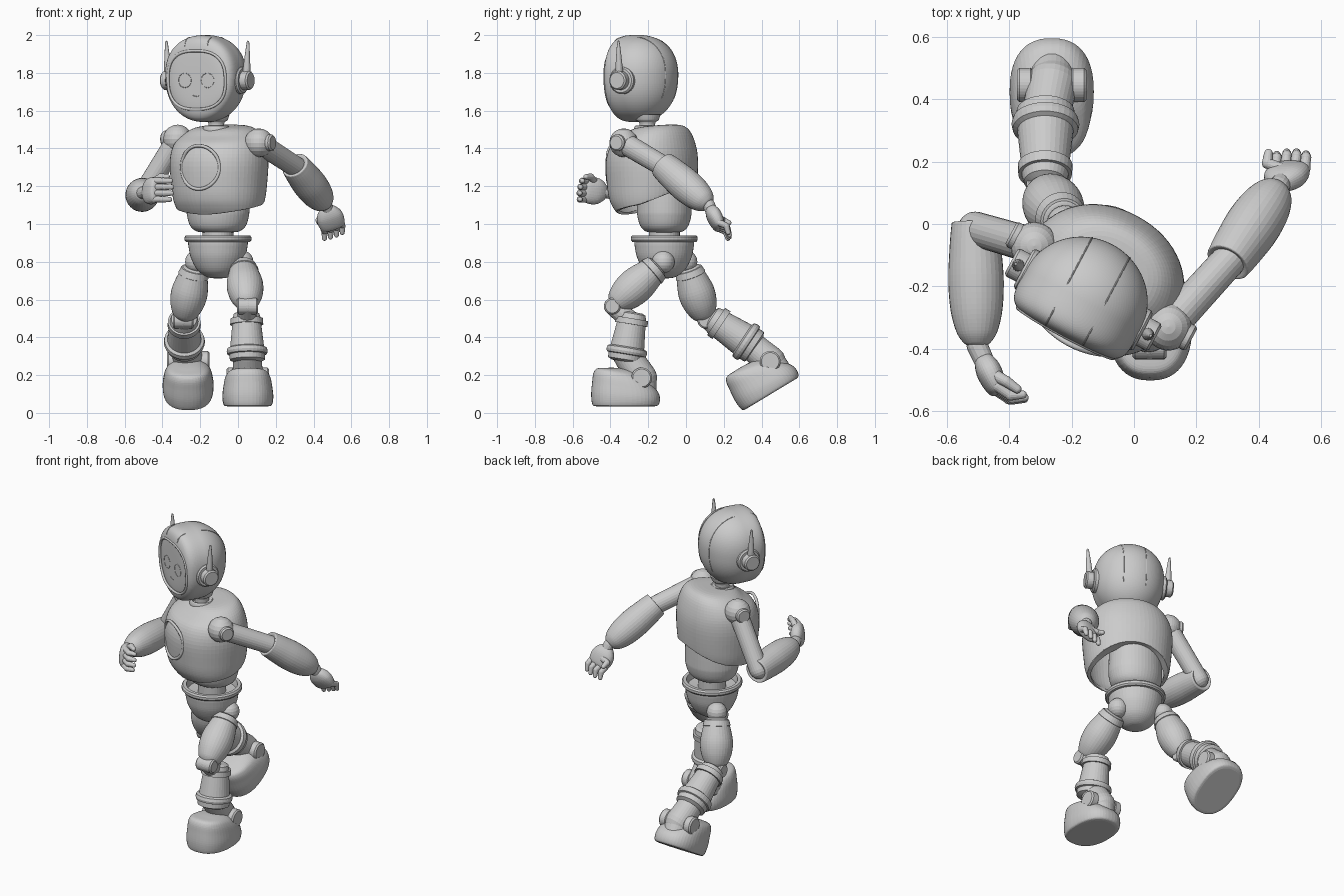
import bpy, bmesh
from math import sin, cos, pi, radians
from mathutils import Vector, Matrix

if "Cube" in bpy.data.objects:
    bpy.data.objects.remove(bpy.data.objects["Cube"])

grey = bpy.data.materials.new("plain_grey")
grey.use_nodes = True
grey.diffuse_color = (0.6, 0.6, 0.6, 1)
grey.node_tree.nodes["Principled BSDF"].inputs["Base Color"].default_value = (0.6, 0.6, 0.6, 1)
V = Vector


def add(name, data):
    data.materials.append(grey)
    ob = bpy.data.objects.new(name, data)
    bpy.context.collection.objects.link(ob)
    return ob


def smooth(pts, k=5):
    """Catmull-Rom interpolation of section tuples."""
    out = []
    for i in range(len(pts) - 1):
        p = [V(pts[min(max(j, 0), len(pts) - 1)]) for j in range(i - 1, i + 3)]
        for s in range(k):
            t = s / k
            out.append(0.5 * (2 * p[1] + (p[2] - p[0]) * t
                              + (2 * p[0] - 5 * p[1] + 4 * p[2] - p[3]) * t * t
                              + (3 * p[1] - p[0] - 3 * p[2] + p[3]) * t ** 3))
    return out + [V(pts[-1])]


def loft(name, sections, mat, n=32, power=2.0, caps=True, shape=None):
    """Stack superellipse rings (height, half width, half depth, y offset, tilt)."""
    bm = bmesh.new()
    rings = []
    for h, a, b, off, tilt in sections:
        ring = []
        for i in range(n):
            c, s = cos(2 * pi * i / n), sin(2 * pi * i / n)
            x = max(a, 0) * abs(c) ** (2 / power) * (1 if c > 0 else -1)
            y = max(b, 0) * abs(s) ** (2 / power) * (1 if s > 0 else -1) + off
            p = V((x, y, h + tilt * y))
            ring.append(bm.verts.new(mat @ (shape(p) if shape else p)))
        rings.append(ring)
    for lo, hi in zip(rings, rings[1:]):
        for i in range(n):
            j = (i + 1) % n
            bm.faces.new((lo[i], lo[j], hi[j], hi[i]))
    if caps:
        bm.faces.new(rings[0][::-1])
        bm.faces.new(rings[-1])
    bmesh.ops.remove_doubles(bm, verts=bm.verts, dist=1e-5)
    bmesh.ops.recalc_face_normals(bm, faces=bm.faces)
    me = bpy.data.meshes.new(name)
    bm.to_mesh(me)
    bm.free()
    return add(name, me)


def along(a, b):
    a, b = V(a), V(b)
    return Matrix.Translation(a) @ (b - a).to_track_quat('Z', 'Y').to_matrix().to_4x4()


def limb(name, a, b, profile, n=32, soft=True):
    """Turned part from a to b; profile is (fraction of the length, radius)."""
    length = (V(b) - V(a)).length
    secs = [(t * length, r, r, 0, 0) for t, r in profile]
    return loft(name, smooth(secs) if soft else secs, along(a, b), n)


def capsule(name, a, b, ra, rb, n=16):
    length = (V(b) - V(a)).length
    q = [pi / 2 * i / 5 for i in range(6)]
    secs = [(-ra * cos(t), ra * sin(t)) for t in q] + [(length + rb * sin(t), rb * cos(t)) for t in q]
    return loft(name, [(h, r, r, 0, 0) for h, r in secs], along(a, b), n)


def ball(name, c, r):
    return capsule(name, c, V(c) + V((0, 0, 1e-4)), r, r, 32)


def disc(name, a, b, r, bevel=0.008):
    f = bevel / (V(b) - V(a)).length
    limb(name, a, b, [(0, r - bevel), (f, r), (1 - f, r), (1, r - bevel)], soft=False)


def wire(name, pts, bevel, mat, closed=True):
    cu = bpy.data.curves.new(name, 'CURVE')
    cu.dimensions = '3D'
    cu.bevel_depth = bevel
    cu.bevel_resolution = 2
    sp = cu.splines.new('POLY')
    sp.points.add(len(pts) - 1)
    for p, co in zip(sp.points, pts):
        p.co = (*co, 1)
    sp.use_cyclic_u = closed
    add(name, cu).matrix_world = mat


def loop(a, b, power=2.0, n=64, cx=0, cz=0):
    sg = lambda v: abs(v) ** (2 / power) * (1 if v > 0 else -1)
    return [(cx + a * sg(cos(2 * pi * i / n)), cz + b * sg(sin(2 * pi * i / n))) for i in range(n)]


YAW = Matrix.Rotation(radians(-28), 4, 'Z')

# Head: egg shell, flattened at the front, with a recessed visor
HEAD = Matrix.Translation((-0.163, -0.243, 1.77)) @ YAW
HW, HD, HH, FRONT = 0.208, 0.2, 0.23, 0.135


def egg(z):
    u = max(-1, min(1, z / HH))
    return (1 - abs(u) ** 2.3) ** 0.5 * (1 + 0.05 * u)


def flatten(y):
    t = min(1, abs(y) / HD)
    return y if y > 0 else -FRONT * (1 - (1 - t * t) ** 2.5) ** 0.2


def face_shape(p):
    inside = (abs(p.x) / 0.172) ** 2.6 + (abs(p.z + 0.008) / 0.155) ** 2.6 < 1
    return V((p.x, flatten(p.y) + (0.01 if p.y < 0 and inside else 0), p.z))


def on_head(x, z, sink=0.0, side=-1):
    g = egg(z)
    return (x, flatten(side * HD * g * max(0, 1 - (x / HW / g) ** 2) ** 0.5) + sink, z)


levels = [-HH * cos(pi * i / 72) for i in range(73)]
loft("head", [(z, HW * egg(z), HD * egg(z), 0, 0) for z in levels], HEAD, 128, shape=face_shape)
wire("visor_rim", [on_head(x, z, 0.003) for x, z in loop(0.172, 0.155, 2.6, cz=-0.008)], 0.008, HEAD)
for s, side in ((1, "left"), (-1, "right")):
    wire(side + "_eye", [on_head(x, z, 0.01) for x, z in loop(0.038, 0.038, cx=s * 0.068, cz=-0.01)], 0.0015, HEAD)
    arc = [-0.5 + 2.75 * i / 60 for i in range(61)]
    wire(side + "_head_seam", [on_head(s * 0.068, 0.217 * sin(t), 0, 1 if t < pi / 2 else -1) for t in arc],
         0.0025, HEAD, False)
    ear = lambda x, z=-0.01, y=0: HEAD @ V((s * x, y, z))
    disc(side + "_ear_plate", ear(0.17), ear(0.218), 0.072)
    disc(side + "_ear_knob", ear(0.2), ear(0.262), 0.05)
    limb(side + "_antenna", ear(0.235, 0.02), ear(0.245, 0.2), [(0, 0.02), (0.3, 0.018), (0.9, 0.008), (1, 0.004)], 16)
wire("mouth", [on_head(0.02 * t / 5, -0.095 + 0.0003 * t * t, 0.01) for t in range(-5, 6)], 0.0015, HEAD, False)

# Neck and collar
NECK = V((-0.115, -0.205, 0))
up = lambda z: NECK + V((0, 0, z))
limb("neck", up(1.46), up(1.58), [(0, 0.045), (0.6, 0.042), (0.75, 0.06), (1, 0.07)])
limb("collar", up(1.47), up(1.52), [(0, 0.072), (0.6, 0.072), (1, 0.064), (0.9, 0.055), (0.7, 0.05)])

# Torso shell: the hem dips at the front and arches at the back
TORSO = Matrix.Translation((-0.1, -0.18, 0)) @ YAW


def hem(p):
    turn = p.y / max(1e-6, (p.x ** 2 + p.y ** 2) ** 0.5)
    low = 1.05 + 0.045 * (1 - max(0, -turn)) + 0.1 * max(0, turn) ** 1.5
    return V((p.x, p.y, max(p.z, low)))


shell = loft("torso_shell", smooth([
    (1.05, 0.215, 0.165, 0, 0), (1.085, 0.233, 0.192, 0, 0), (1.13, 0.247, 0.215, 0, 0), (1.2, 0.256, 0.228, 0, 0),
    (1.33, 0.265, 0.233, 0, 0), (1.42, 0.25, 0.21, 0.01, 0), (1.48, 0.203, 0.162, 0.026, 0.1),
    (1.512, 0.135, 0.108, 0.03, 0.1), (1.516, 0, 0, 0.02, 0.1)]), TORSO, 64, 2.1, False, hem)
sol = shell.modifiers.new("thickness", 'SOLIDIFY')
sol.thickness = 0.015
sol.offset = -1
wire("chest_ring", [(x, -0.231 * (1 - (x / 0.262) ** 2) ** 0.5, z)
                    for x, z in loop(0.113, 0.115, cz=1.3)], 0.009, TORSO)

# Waist, spine and pelvis bowl
HIPS = Matrix.Translation((-0.106, -0.115, 0))
loft("waist", smooth([(0.955, 0.07, 0.06, 0, 0), (0.962, 0.115, 0.1, 0, 0), (0.99, 0.147, 0.127, 0, 0),
                      (1.04, 0.163, 0.142, 0, 0), (1.09, 0.166, 0.144, 0, 0), (1.25, 0.16, 0.14, 0, 0)]), HIPS, 48)
loft("spine", [(z, 0.082, 0.082, 0, 0) for z in (0.87, 1)], HIPS)
bowl = [(0.712, 0), (0.718, 0.055), (0.755, 0.108), (0.82, 0.143), (0.88, 0.156), (0.904, 0.158)]
rim = [(0.906, 0.17), (0.915, 0.177), (0.93, 0.177), (0.94, 0.17), (0.94, 0.15), (0.9, 0.142), (0.89, 0)]
loft("pelvis_bowl", [(h, r, r, 0, 0) for h, r in [tuple(p) for p in smooth(bowl)] + rim], HIPS, 48)


def leg(side, hip, knee, cuff, ring, sole, pitch):
    hip, knee, cuff, ring = V(hip), V(knee), V(cuff), V(ring)
    foot = Matrix.Translation(sole) @ Matrix.Rotation(radians(pitch), 4, 'X')
    ankle = foot @ V((0, 0.085, 0.15))
    X = V((1, 0, 0))
    ball(side + "_hip", hip, 0.06)
    limb(side + "_thigh", hip, knee, [(0.1, 0.05), (0.13, 0.066), (0.24, 0.078), (0.5, 0.096), (0.72, 0.09),
                                      (0.9, 0.066), (0.98, 0.04)])
    limb(side + "_thigh_band", hip, knee, [(0.12, 0.06), (0.13, 0.072), (0.23, 0.082), (0.25, 0.07)], soft=False)
    disc(side + "_knee", knee - X * 0.055, knee + X * 0.055, 0.044)
    capsule(side + "_knee_link", knee, cuff, 0.045, 0.055)
    # Shin with raised bands
    limb(side + "_shin", cuff, ring, [(-0.3, 0.05), (-0.25, 0.068), (-0.1, 0.075), (-0.1, 0.086), (0.08, 0.088),
                                      (0.08, 0.077), (0.78, 0.09), (0.82, 0.105), (0.92, 0.109), (1, 0.105),
                                      (1.02, 0.095), (1.18, 0.093), (1.24, 0.07)], soft=False)
    capsule(side + "_ankle", ring, ankle, 0.074, 0.082, 32)
    capsule(side + "_heel", ankle, foot @ V((0, 0.095, 0.08)), 0.078, 0.07, 32)
    for s in (1, -1):
        disc(side + "_ankle_disc", ankle + X * s * 0.06, ankle + X * s * 0.112, 0.055)
    loft(side + "_foot", smooth([(0, 0.11, 0.155, 0, 0), (0.008, 0.128, 0.175, 0, 0), (0.05, 0.135, 0.182, 0, -0.06),
                                 (0.1, 0.13, 0.175, -0.002, -0.15), (0.145, 0.12, 0.153, -0.016, -0.2),
                                 (0.175, 0.1, 0.118, -0.028, -0.18), (0.195, 0.055, 0.065, -0.025, -0.1),
                                 (0.2, 0, 0, -0.02, -0.1)]), foot, 48, 2.4)


leg("left", (0.022, -0.12, 0.8), (0.05, -0.39, 0.565), (0.046, -0.288, 0.482), (0.049, -0.316, 0.312),
    (0.052, -0.32, 0.035), 0)
leg("right", (-0.22, 0, 0.8), (-0.29, 0.105, 0.49), (-0.285, 0.175, 0.473), (-0.284, 0.333, 0.368),
    (-0.264, 0.45, 0.1), 31)


def arm(side, s, shoulder, elbow, wrist, palm, spread, bend, curl, thumb):
    shoulder, elbow, wrist, palm = V(shoulder), V(elbow), V(wrist), V(palm)
    spread, bend, curl, thumb = V(spread), V(bend), V(curl), V(thumb)
    out = (YAW @ V((s, 0, 0))).normalized()
    ball(side + "_shoulder", shoulder, 0.076)
    disc(side + "_shoulder_cap", shoulder + out * 0.04, shoulder + out * 0.085, 0.044)
    capsule(side + "_upper_arm", shoulder, elbow, 0.058, 0.055, 24)
    limb(side + "_forearm", elbow, wrist, [(-0.02, 0.04), (-0.06, 0.07), (0, 0.077), (0.2, 0.084), (0.45, 0.089),
                                           (0.7, 0.083), (0.88, 0.066), (0.97, 0.045), (1, 0.03)])
    capsule(side + "_wrist", wrist, palm, 0.034, 0.03)
    # Flat palm between the wrist and the knuckles
    d = (palm - wrist).normalized()
    u = (spread - d * spread.dot(d)).normalized()
    frame = Matrix((u, d.cross(u), d)).transposed().to_4x4()
    loft(side + "_palm", smooth([(-0.07, 0, 0, 0, 0), (-0.062, 0.038, 0.026, 0, 0), (-0.02, 0.068, 0.04, 0, 0),
                                 (0.03, 0.07, 0.036, 0, 0), (0.06, 0.052, 0.024, 0, 0), (0.066, 0, 0, 0, 0)]),
         Matrix.Translation(palm) @ frame, 32, 2.4)
    for i in range(4):
        a = palm + d * 0.045 + u * (i - 1.5) * 0.033
        b = a + bend * (1 if 0 < i < 3 else 0.85)
        capsule(side + "_finger_base", a, b, 0.018, 0.016)
        capsule(side + "_finger_tip", b, b + curl, 0.017, 0.013)
    capsule(side + "_thumb", palm + u * 0.04, palm + thumb, 0.022, 0.017)
    capsule(side + "_thumb_tip", palm + thumb, palm + thumb + bend * 0.7, 0.018, 0.014)


arm("left", 1, (0.11, -0.33, 1.43), (0.31, -0.11, 1.3), (0.465, 0.12, 1.1), (0.488, 0.155, 1.03),
    (1, 0.1, 0.15), (0.005, 0.045, -0.02), (0, 0.01, -0.035), (-0.06, 0.04, -0.01))
arm("right", -1, (-0.32, -0.07, 1.45), (-0.51, -0.015, 1.145), (-0.503, -0.39, 1.165), (-0.46, -0.485, 1.175),
    (0.1, 0, 1), (0.05, -0.035, 0), (0.04, 0.002, 0), (0.05, -0.02, 0.075))

# Smooth shading with crisp edges
for ob in bpy.context.view_layer.objects:
    ob.select_set(ob.type == 'MESH' and ob.data.materials.get("plain_grey") is not None)
bpy.context.view_layer.objects.active = shell
bpy.ops.object.shade_smooth_by_angle(angle=radians(35))
